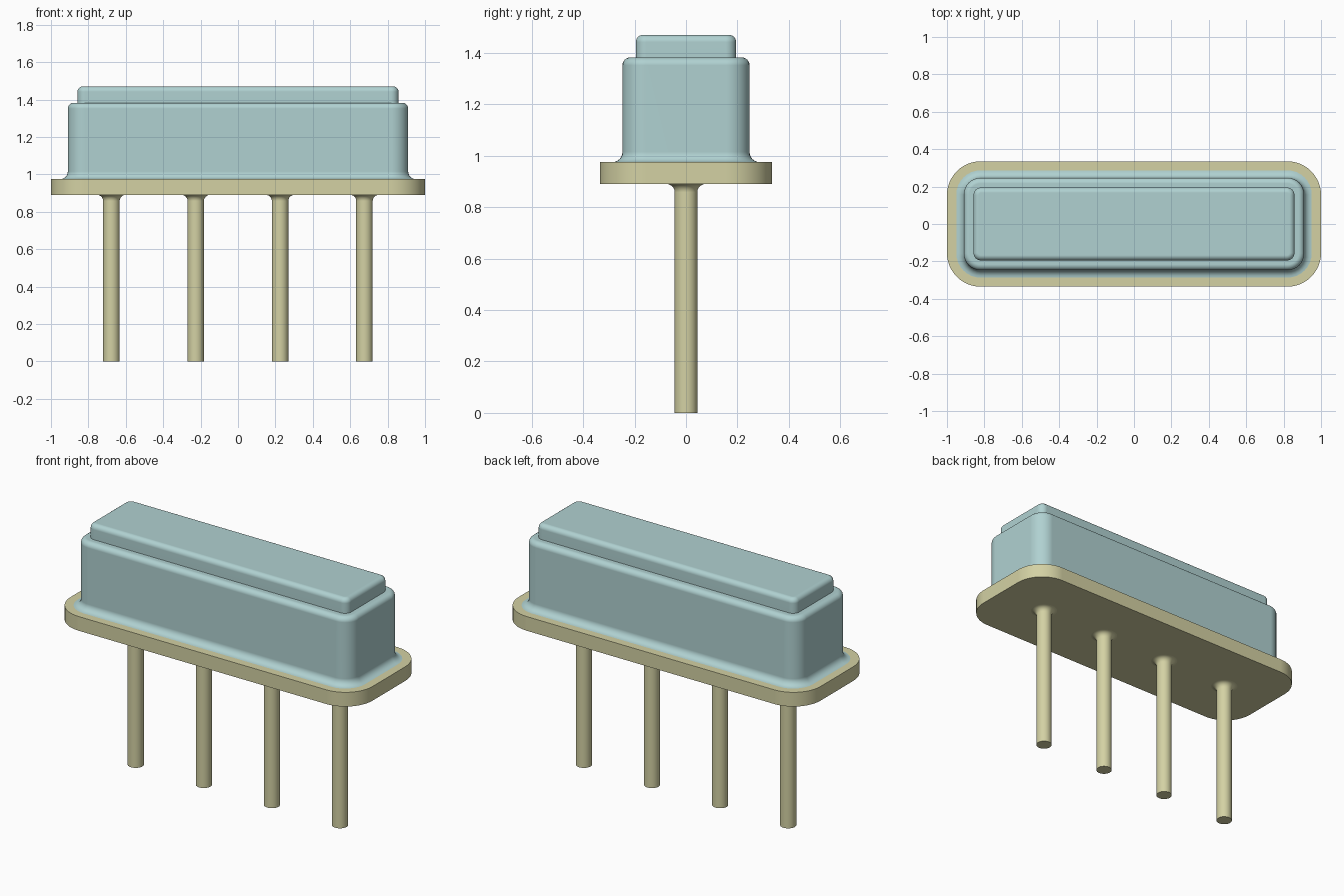
import bpy, bmesh, math

cube = bpy.data.objects.get("Cube")
if cube:
    bpy.data.objects.remove(cube, do_unlink=True)


def material(name, rgb):
    mat = bpy.data.materials.new(name)
    mat.use_nodes = True
    mat.diffuse_color = (*rgb, 1)
    mat.node_tree.nodes["Principled BSDF"].inputs["Base Color"].default_value = (*rgb, 1)
    return mat


PALE_TEAL = material("pale teal", (0.434, 0.64, 0.64))
PALE_BRASS = material("pale brass", (0.655, 0.64, 0.37))


def outline(hx, hy, r, steps):
    """Rounded rectangle with half sizes hx, hy and corner radius r."""
    pts = []
    for k, (sx, sy) in enumerate(((1, 1), (-1, 1), (-1, -1), (1, -1))):
        for i in range(steps + 1):
            a = (k + i / steps) * math.pi / 2
            pts.append((sx * (hx - r) + r * math.cos(a), sy * (hy - r) + r * math.sin(a)))
    return pts


def loft(name, hx, hy, r, profile, mat, steps=8, x=0):
    """Stack outlines; profile holds (outward offset, height) pairs."""
    bm = bmesh.new()
    rings = [[bm.verts.new((px, py, z)) for px, py in outline(hx + d, hy + d, r + d, steps)]
             for d, z in profile]
    for low, high in zip(rings, rings[1:]):
        n = len(low)
        for i in range(n):
            j = (i + 1) % n
            bm.faces.new((low[i], low[j], high[j], high[i]))
    bm.faces.new(rings[0][::-1])
    bm.faces.new(rings[-1])
    bmesh.ops.remove_doubles(bm, verts=bm.verts[:], dist=1e-5)
    bmesh.ops.recalc_face_normals(bm, faces=bm.faces[:])
    mesh = bpy.data.meshes.new(name)
    bm.to_mesh(mesh)
    bm.free()
    mesh.materials.append(mat)
    obj = bpy.data.objects.new(name, mesh)
    bpy.context.collection.objects.link(obj)
    obj.location.x = x
    bpy.ops.object.select_all(action='DESELECT')
    obj.select_set(True)
    bpy.context.view_layer.objects.active = obj
    bpy.ops.object.shade_smooth_by_angle(angle=math.radians(35))
    mod = obj.modifiers.new("Weighted Normal", 'WEIGHTED_NORMAL')
    mod.keep_sharp = True
    return obj


QUARTER = [i / 6 * math.pi / 2 for i in range(7)]


def flare(f, z, up=1):
    """Concave fillet that spreads onto a flat surface at height z."""
    return [(f * (1 - math.sin(t)), z + up * f * (1 - math.cos(t))) for t in QUARTER]


def round_top(r, z):
    """Convex rounding that ends at height z."""
    return [(-r * (1 - math.cos(t)), z - r + r * math.sin(t)) for t in QUARTER]


BASE_LOW, BASE_TOP, CAN_TOP, LID_TOP = 0.89, 0.975, 1.382, 1.47

# Base plate
loft("base_plate", 1.0, 0.335, 0.18, [(0, BASE_LOW), (0, BASE_TOP)], PALE_BRASS, steps=12)

# Can with flared foot and rounded shoulder
loft("can_body", 0.91, 0.247, 0.09,
     [(0.04, BASE_TOP - 0.01)] + flare(0.04, BASE_TOP) + round_top(0.03, CAN_TOP), PALE_TEAL)

# Raised step on the can
loft("can_raised_top", 0.858, 0.195, 0.04,
     [(0, CAN_TOP - 0.01)] + round_top(0.028, LID_TOP), PALE_TEAL)

# Four pins with flared roots
for i in range(4):
    loft(f"pin_{i + 1}", 0.044, 0.044, 0.044,
         [(0, 0)] + flare(0.032, BASE_LOW, -1)[::-1] + [(0.032, BASE_LOW + 0.01)],
         PALE_BRASS, x=-0.677 + 0.451 * i)
